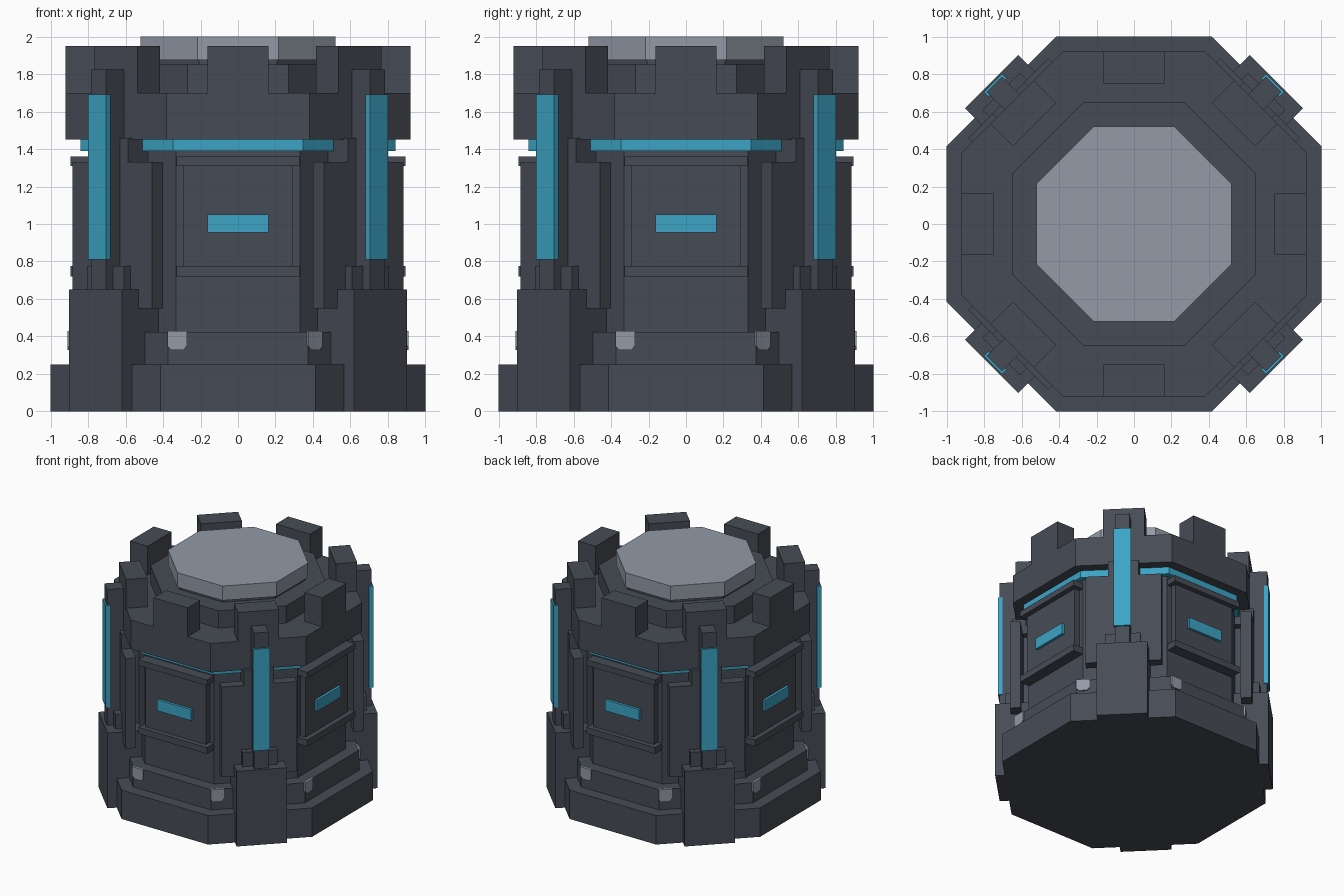
import bpy, bmesh, math
from mathutils import Matrix

cube = bpy.data.objects.get("Cube")
if cube:
    bpy.data.objects.remove(cube, do_unlink=True)


def material(name, rgb):
    m = bpy.data.materials.new(name)
    m.use_nodes = True
    col = (*rgb, 1.0)
    m.diffuse_color = col
    m.node_tree.nodes["Principled BSDF"].inputs["Base Color"].default_value = col
    return m


DARK = material("dark slate", (0.062, 0.071, 0.091))
GREY = material("pale grey", (0.29, 0.325, 0.385))
TEAL = material("glowing teal", (0.045, 0.37, 0.56))


def finish(name, bm, mat):
    bmesh.ops.recalc_face_normals(bm, faces=bm.faces)
    me = bpy.data.meshes.new(name)
    bm.to_mesh(me)
    bm.free()
    me.materials.append(mat)
    ob = bpy.data.objects.new(name, me)
    bpy.context.collection.objects.link(ob)
    return ob


def octagon(name, apothem, z0, z1, mat=DARK):
    """Eight-sided prism with flat sides facing the axes."""
    bm = bmesh.new()
    r = apothem / math.cos(math.pi / 8)
    bmesh.ops.create_cone(bm, cap_ends=True, segments=8, radius1=r, radius2=r, depth=z1 - z0)
    bmesh.ops.transform(bm, verts=bm.verts, matrix=Matrix.Translation((0, 0, (z0 + z1) / 2))
                        @ Matrix.Rotation(math.pi / 8, 4, 'Z'))
    return finish(name, bm, mat)


def around(name, profile, d0, d1, mat, sides):
    """Extrude an (x, z) outline outward from d0 to d1, on each listed side in turn."""
    for n, k in enumerate(sides, 1):
        bm = bmesh.new()
        f = bm.faces.new([bm.verts.new((x, -d0, z)) for x, z in profile])
        ext = bmesh.ops.extrude_face_region(bm, geom=[f], use_keep_orig=True)
        moved = [v for v in ext["geom"] if isinstance(v, bmesh.types.BMVert)]
        bmesh.ops.translate(bm, verts=moved, vec=(0, d0 - d1, 0))
        bmesh.ops.rotate(bm, verts=bm.verts, matrix=Matrix.Rotation(k * math.pi / 4, 3, 'Z'))
        finish(f"{name}_{n}", bm, mat)


def rect(w, z0, z1):
    return [(-w, z0), (w, z0), (w, z1), (-w, z1)]


ALL = range(8)
FLAT = range(0, 8, 2)      # front, back and both sides
DIAG = range(1, 8, 2)      # four diagonal sides

# Stacked core
octagon("base_plinth", 1.0, 0.0, 0.25)
octagon("lower_tier", 0.90, 0.25, 0.425)
octagon("tower_body", 0.80, 0.425, 1.45)
octagon("glow_ring", 0.84, 1.39, 1.45, TEAL)
octagon("crown", 0.92, 1.45, 1.70)
octagon("roof_step", 0.65, 1.70, 1.85)
octagon("roof_riser", 0.50, 1.85, 1.875)
octagon("roof_plate", 0.52, 1.875, 2.0, GREY)

# Battlements
around("merlon", rect(0.163, 1.69, 1.95), 0.75, 0.92, DARK, ALL)

# Framed panels on the flat sides
around("wall_panel", rect(0.29, 0.76, 1.33), 0.78, 0.85, DARK, FLAT)
around("upper_ledge", rect(0.328, 1.31, 1.36), 0.78, 0.893, DARK, FLAT)
around("lower_ledge", rect(0.328, 0.72, 0.775), 0.78, 0.893, DARK, FLAT)
around("wall_light", rect(0.163, 0.955, 1.05), 0.84, 0.872, TEAL, FLAT)

# Diagonal armour slabs, buttresses and light columns
around("armour_slab", rect(0.30, 0.55, 1.33), 0.866, 0.95, DARK, DIAG)
around("buttress", rect(0.20, 0.0, 0.65), 0.78, 1.075, DARK, DIAG)
around("column_foot", rect(0.14, 0.64, 0.775), 0.90, 1.0, DARK, DIAG)
around("column_neck", rect(0.12, 1.32, 1.46), 0.78, 0.95, DARK, DIAG)
around("column", rect(0.058, 0.64, 1.825), 0.78, 1.053, DARK, DIAG)
around("column_light", rect(0.068, 0.81, 1.69), 1.03, 1.065, TEAL, DIAG)

# Small lamps at one end of each tier face, with clipped lower corners
lamp = [(-0.377, 0.35), (-0.357, 0.328), (-0.292, 0.328), (-0.272, 0.35),
        (-0.272, 0.428), (-0.377, 0.428)]
around("tier_lamp", lamp, 0.895, 0.91, GREY, ALL)
